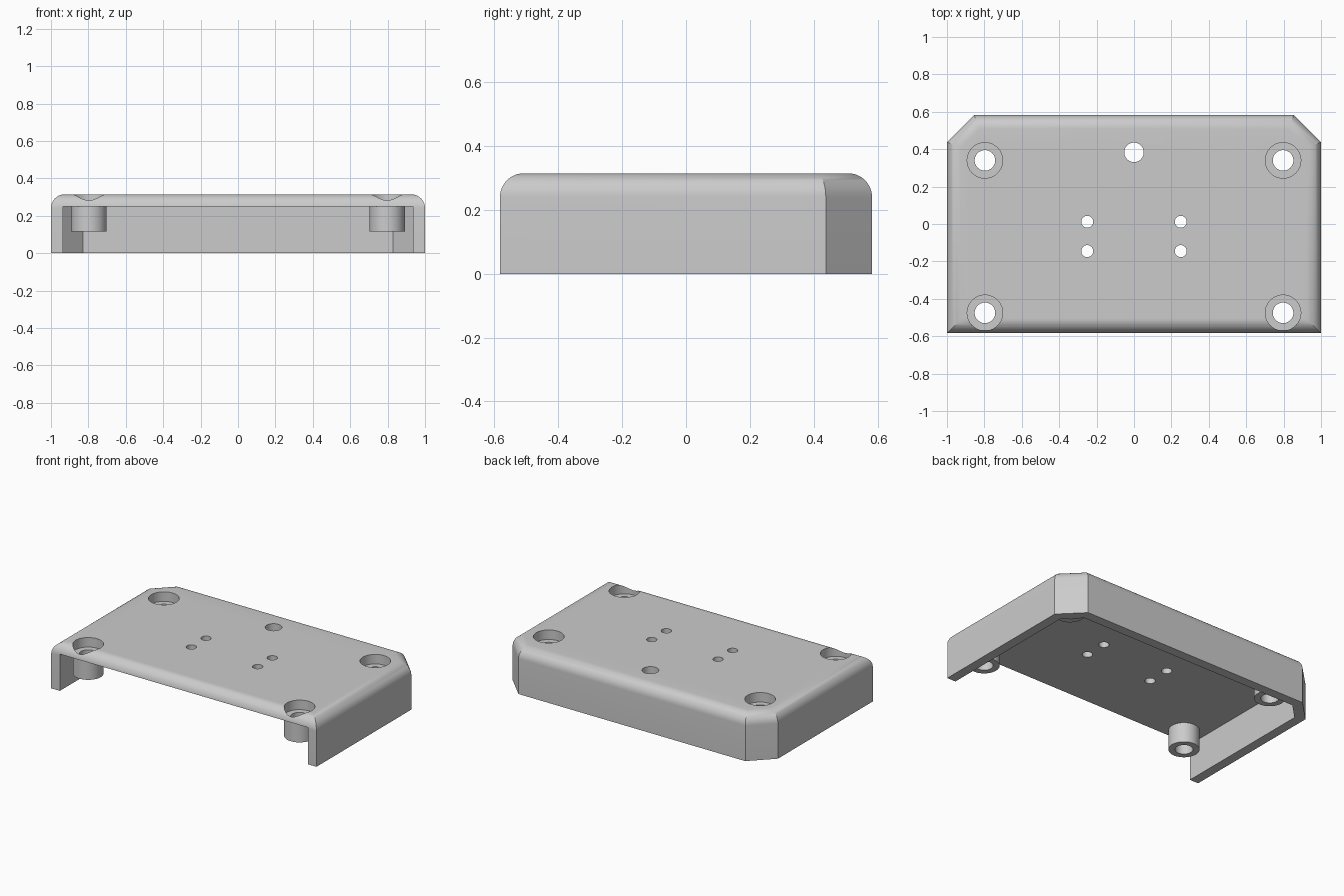
import bpy
import bmesh
import math

if "Cube" in bpy.data.objects:
    bpy.data.objects.remove(bpy.data.objects["Cube"], do_unlink=True)

W, D, H = 1.0, 0.583, 0.315      # half width, half depth, height
WALL, CHAMFER, FILLET = 0.065, 0.145, 0.075
PLATE_BOTTOM = 0.25
SEGMENTS = 10

grey = bpy.data.materials.new("grey plastic")
grey.diffuse_color = (0.6, 0.6, 0.6, 1)
grey.use_nodes = True
grey.node_tree.nodes["Principled BSDF"].inputs["Base Color"].default_value = (0.6, 0.6, 0.6, 1)


def outline(inset, front=None):
    """Rectangle with two cut rear corners, offset inward by inset."""
    x, y = W - inset, D - inset
    c = CHAMFER - inset * (2 - math.sqrt(2))
    f = -y if front is None else front
    return [(-x, f), (x, f), (x, y - c), (x - c, y), (-x + c, y), (-x, y - c)]


def circle(x, y, r, n=48):
    return [(x + r * math.cos(2 * math.pi * i / n), y + r * math.sin(2 * math.pi * i / n))
            for i in range(n)]


def loft(name, layers, closed_loop=False):
    """Skin a stack of (outline, z) layers; cap the ends or close into a tube."""
    bm = bmesh.new()
    rings = [[bm.verts.new((x, y, z)) for x, y in pts] for pts, z in layers]
    pairs = list(zip(rings, rings[1:]))
    if closed_loop:
        pairs.append((rings[-1], rings[0]))
    else:
        bm.faces.new(rings[0])
        bm.faces.new(rings[-1])
    for a, b in pairs:
        for i in range(len(a)):
            j = (i + 1) % len(a)
            bm.faces.new((a[i], a[j], b[j], b[i]))
    bmesh.ops.recalc_face_normals(bm, faces=bm.faces)
    mesh = bpy.data.meshes.new(name)
    bm.to_mesh(mesh)
    bm.free()
    mesh.materials.append(grey)
    ob = bpy.data.objects.new(name, mesh)
    bpy.context.collection.objects.link(ob)
    return ob


def select(ob):
    bpy.ops.object.select_all(action='DESELECT')
    ob.select_set(True)
    bpy.context.view_layer.objects.active = ob


def cut(target, cutter):
    cutter.hide_render = True
    mod = target.modifiers.new("cut", 'BOOLEAN')
    mod.operation = 'DIFFERENCE'
    mod.solver = 'EXACT'
    mod.object = cutter
    select(target)
    bpy.ops.object.modifier_apply(modifier=mod.name)
    bpy.data.objects.remove(cutter, do_unlink=True)


def smooth(ob):
    select(ob)
    bpy.ops.object.shade_smooth_by_angle(angle=math.radians(25))


# Cover: straight walls with a rounded top rim
layers = [(outline(0), 0)]
for i in range(SEGMENTS + 1):
    a = math.pi / 2 * i / SEGMENTS
    layers.append((outline(FILLET * (1 - math.cos(a))), H - FILLET * (1 - math.sin(a))))
cover = loft("cover", layers)

# Hollow underside, open at the front
hollow = outline(WALL, front=-1)
cut(cover, loft("hollow_cutter", [(hollow, -0.1), (hollow, PLATE_BOTTOM)]))

# Screw recesses, rear cable hole and four small holes
screws = [(sx * 0.797, y) for sx in (-1, 1) for y in (-0.475, 0.34)]
holes = [(x, y, 0.095) for x, y in screws] + [(0, 0.383, 0.052)]
holes += [(sx * 0.25, y, 0.032) for sx in (-1, 1) for y in (-0.145, 0.012)]
for x, y, r in holes:
    ring = circle(x, y, r)
    cut(cover, loft("hole_cutter", [(ring, 0.1), (ring, 0.5)]))
smooth(cover)

# Hollow screw bosses whose tops form the recess floors
for i, (x, y) in enumerate(screws):
    outer, inner = circle(x, y, 0.095), circle(x, y, 0.055)
    low, high = 0.115, PLATE_BOTTOM
    boss = loft(f"screw_boss_{i + 1}",
                [(outer, low), (outer, high), (inner, high), (inner, low)], closed_loop=True)
    smooth(boss)
